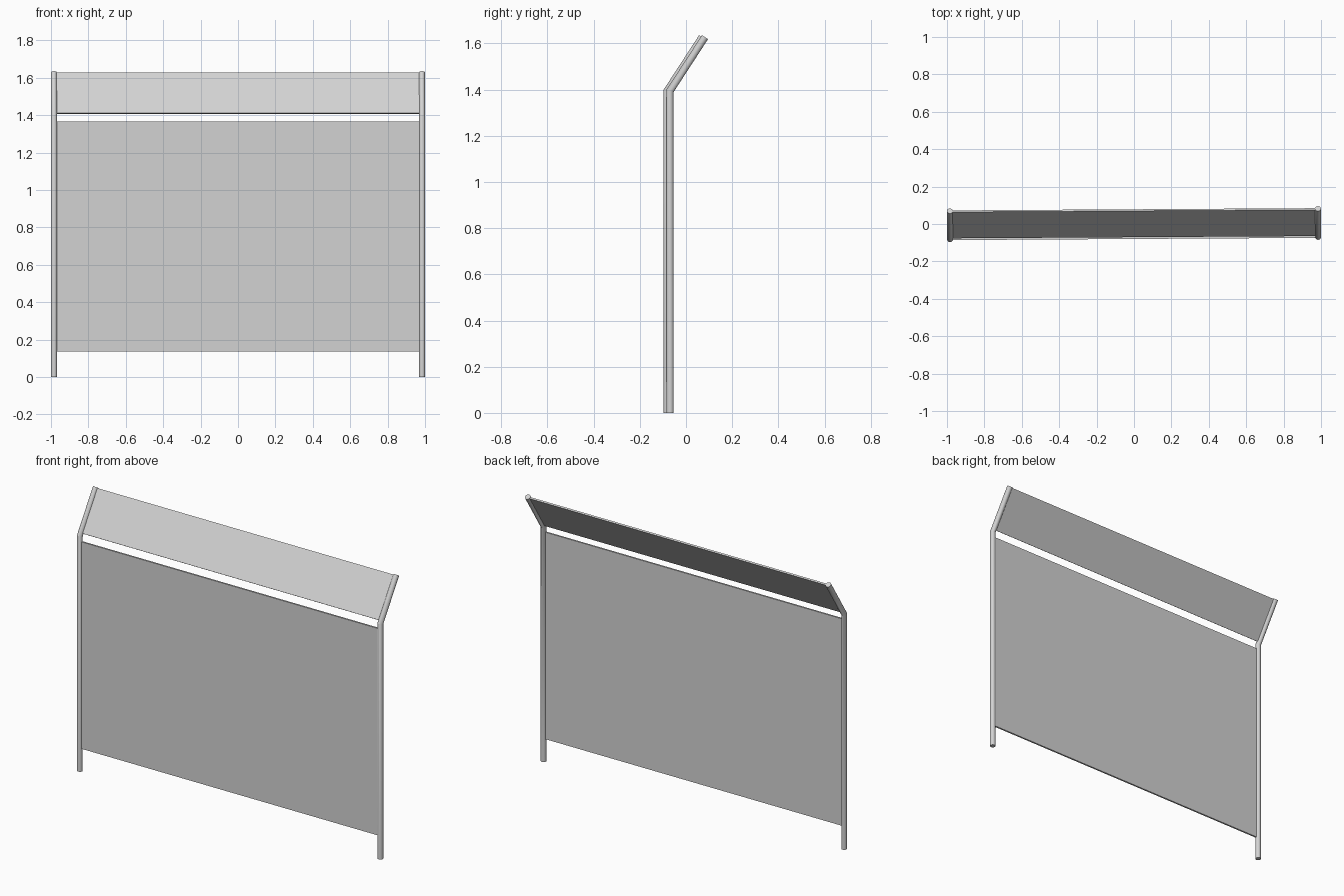
import bpy, bmesh, math
from mathutils import Vector, Matrix

if "Cube" in bpy.data.objects:
    bpy.data.objects.remove(bpy.data.objects["Cube"])

R = 0.0158                       # post radius
PX = 0.984                       # post centre in x
BASE = Vector((0, -0.075, 0))
BEND = Vector((0, -0.075, 1.395))
TIP = Vector((0, 0.076, 1.627))
UP = (TIP - BEND).normalized()
YAW = Matrix.Rotation(0.0062, 4, 'Z')   # slight turn of the whole fence

grey = bpy.data.materials.new("light_grey")
grey.diffuse_color = (0.65, 0.65, 0.65, 1)
grey.use_nodes = True
grey.node_tree.nodes["Principled BSDF"].inputs["Base Color"].default_value = grey.diffuse_color


def finish(name, bm, smooth=False):
    bm.transform(YAW)
    bmesh.ops.recalc_face_normals(bm, faces=bm.faces)
    me = bpy.data.meshes.new(name)
    bm.to_mesh(me)
    bm.free()
    ob = bpy.data.objects.new(name, me)
    bpy.context.collection.objects.link(ob)
    me.materials.append(grey)
    if smooth:
        bpy.ops.object.select_all(action='DESELECT')
        ob.select_set(True)
        bpy.context.view_layer.objects.active = ob
        bpy.ops.object.shade_smooth_by_angle(angle=math.radians(30))


def post(name, x, n=20):
    # round tube: rings at foot, mitred bend and tip
    bm = bmesh.new()
    half = math.atan2(UP.y, UP.z) / 2
    z = Vector((0, 0, 1))
    mid = (z + UP).normalized()
    rings = []
    for p, d, s in ((BASE, z, 1), (BEND, mid, 1 / math.cos(half)), (TIP, UP, 1)):
        v = Vector((0, d.z, -d.y)) * s
        ring = []
        for i in range(n):
            a = 2 * math.pi * i / n
            ring.append(bm.verts.new(p + Vector((x + R * math.cos(a), 0, 0)) + v * R * math.sin(a)))
        rings.append(ring)
    for a, b in zip(rings, rings[1:]):
        for i in range(n):
            j = (i + 1) % n
            bm.faces.new((a[i], a[j], b[j], b[i]))
    bm.faces.new(rings[0])
    bm.faces.new(rings[-1])
    finish(name, bm, True)


def panel(name, lo, hi, t=0.01):
    # thin sheet between two points of the post axis
    d = hi - lo
    bm = bmesh.new()
    bmesh.ops.create_cube(bm, size=1)
    m = Matrix.Rotation(-math.atan2(d.y, d.z), 4, 'X')
    bm.transform(Matrix.Translation((lo + hi) / 2) @ m @ Matrix.Diagonal((2 * PX - 0.01, t, d.length, 1)))
    finish(name, bm)


post("left_post", -PX)
post("right_post", PX)
panel("lower_panel", Vector((0, -0.075, 0.135)), Vector((0, -0.075, 1.365)))
panel("upper_panel", BEND + UP * 0.016, TIP - UP * 0.003)
